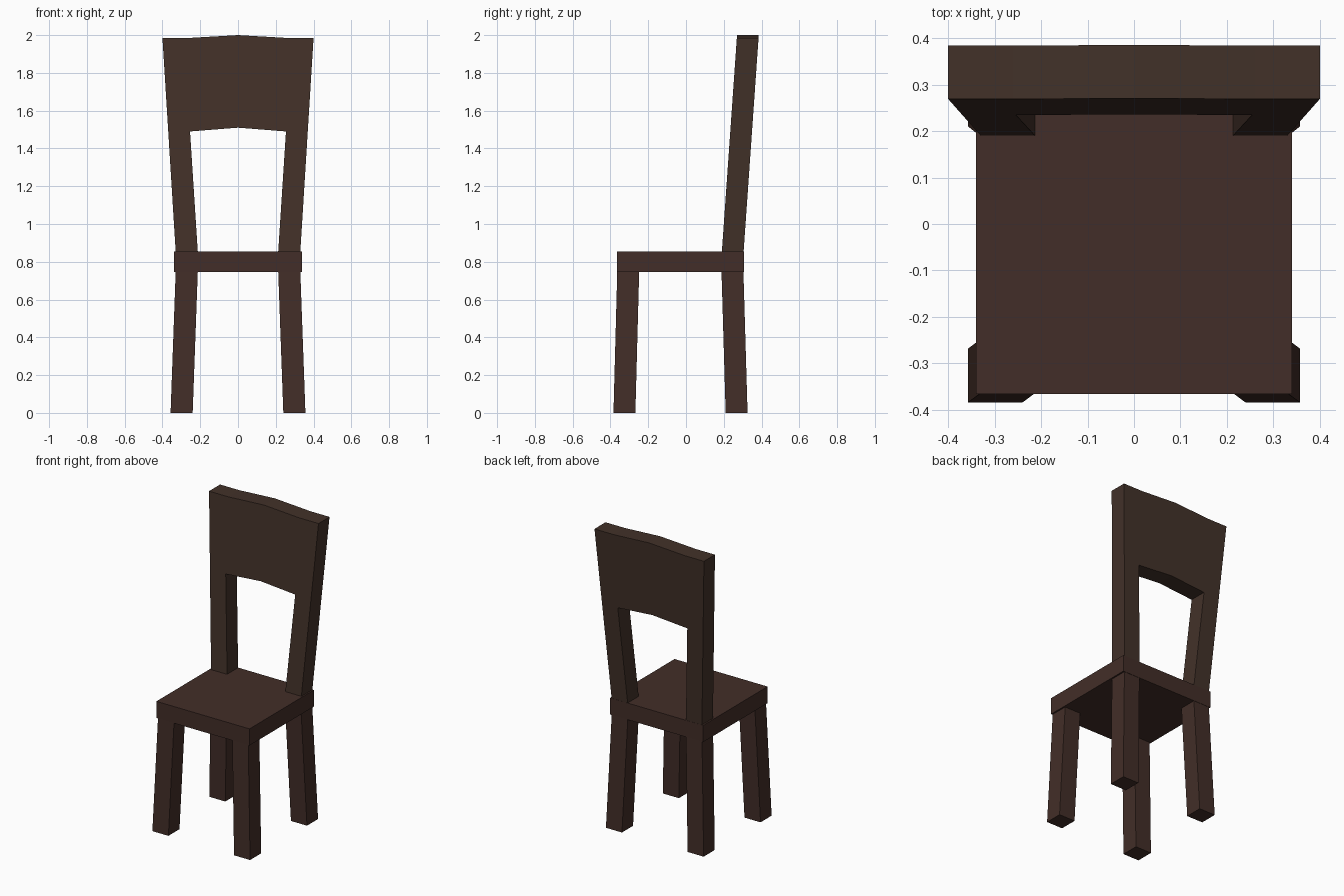
import bpy, bmesh
from mathutils import Vector

if "Cube" in bpy.data.objects:
    bpy.data.objects.remove(bpy.data.objects["Cube"])


def material(name, color):
    m = bpy.data.materials.new(name)
    m.diffuse_color = color
    m.use_nodes = True
    m.node_tree.nodes["Principled BSDF"].inputs["Base Color"].default_value = m.diffuse_color
    return m


wood = material("dark_wood", (0.055, 0.027, 0.021, 1))
back_wood = material("back_wood", (0.055, 0.031, 0.022, 1))


def prism(name, outline, offset, mat):
    """Solid made by sweeping a flat outline along an offset."""
    bm = bmesh.new()
    face = bm.faces.new([bm.verts.new(p) for p in outline])
    ext = bmesh.ops.extrude_face_region(bm, geom=[face], use_keep_orig=True)
    moved = [g for g in ext["geom"] if isinstance(g, bmesh.types.BMVert)]
    bmesh.ops.translate(bm, verts=moved, vec=Vector(offset))
    bmesh.ops.recalc_face_normals(bm, faces=bm.faces)
    mesh = bpy.data.meshes.new(name)
    bm.to_mesh(mesh)
    bm.free()
    mesh.materials.append(mat)
    obj = bpy.data.objects.new(name, mesh)
    bpy.context.collection.objects.link(obj)
    return obj


def rect(x0, x1, y0, y1, z):
    return [(x0, y0, z), (x1, y0, z), (x1, y1, z), (x0, y1, z)]


SEAT_BOTTOM, SEAT_TOP = 0.745, 0.855

# Seat slab
prism("seat", rect(-0.34, 0.34, -0.366, 0.306, SEAT_BOTTOM),
      (0, 0, SEAT_TOP - SEAT_BOTTOM), wood)

# Splayed legs, mirrored left to right
for name, y0, y1, lean in (("front_legs", -0.384, -0.268, 0.02),
                           ("back_legs", 0.21, 0.326, -0.022)):
    legs = prism(name, rect(0.24, 0.357, y0, y1, 0), (-0.027, lean, SEAT_BOTTOM), wood)
    legs.modifiers.new("mirror", 'MIRROR')

# Backrest: two posts and an arched panel in one leaning outline
half = [(0.0, 2.0), (0.26, 1.985), (0.4, 1.985), (0.33, SEAT_TOP),
        (0.213, SEAT_TOP), (0.254, 1.49), (0.0, 1.51)]
profile = half + [(-x, z) for x, z in reversed(half[1:-1])]
outline = [(x, 0.19 + 0.07 * (z - SEAT_TOP), z) for x, z in profile]
prism("backrest", outline, (0, 0.115, 0), back_wood)
